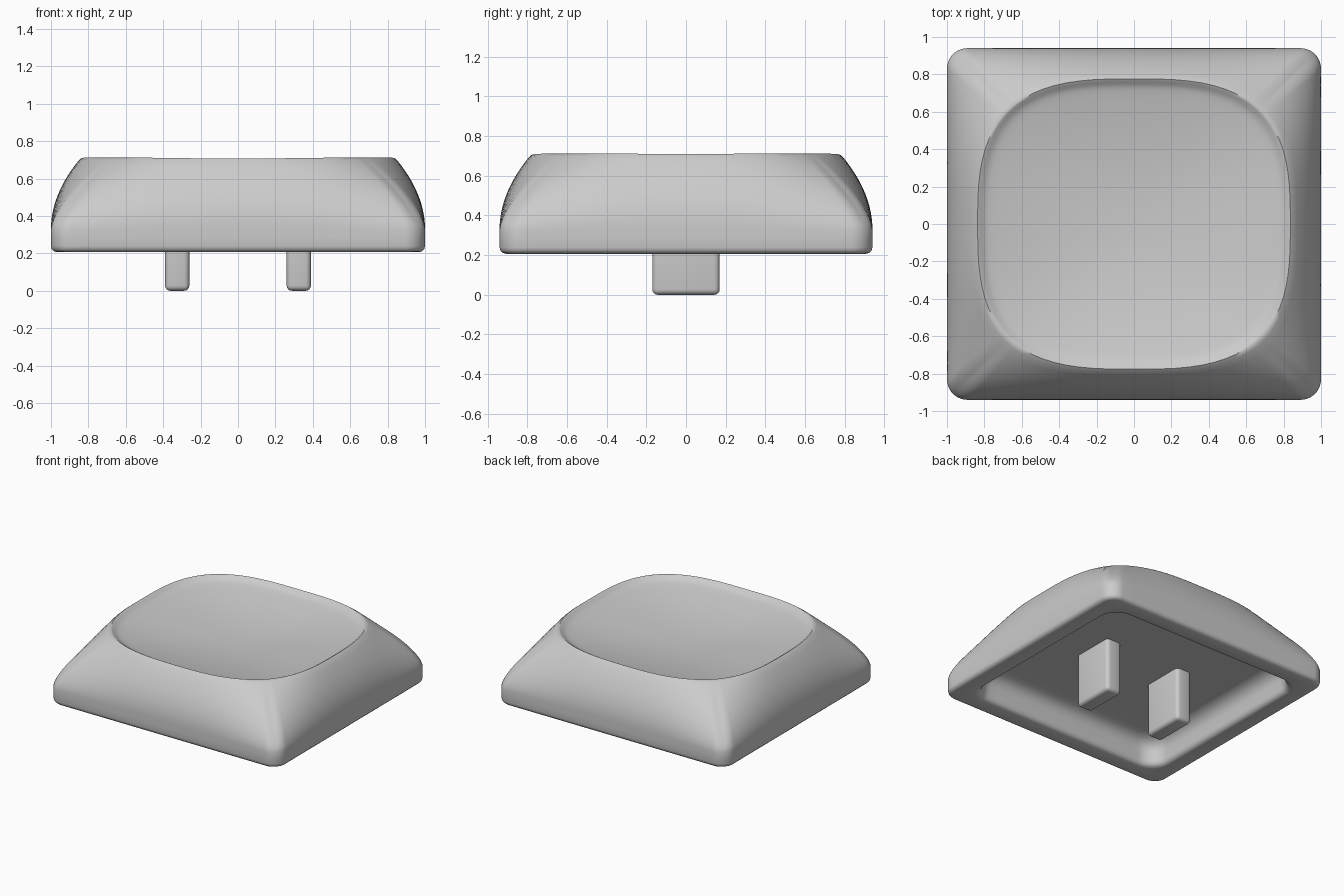
import bpy, bmesh, math

if "Cube" in bpy.data.objects:
    bpy.data.objects.remove(bpy.data.objects["Cube"], do_unlink=True)

HX, HY = 1.0, 0.94          # half size of the base
RIM_X, RIM_Y = 0.84, 0.78   # half size of the dished top
BASE_Z, WALL_Z, CEILING_Z = 0.207, 0.33, 0.415

grey = bpy.data.materials.new("light_grey_plastic")
grey.use_nodes = True
grey.diffuse_color = (0.6, 0.6, 0.6, 1)
grey.node_tree.nodes["Principled BSDF"].inputs["Base Color"].default_value = (0.6, 0.6, 0.6, 1)


def rounded_rect(inset, radius):
    """Outline of the base, moved inwards, with evenly split corners and sides."""
    hx, hy = HX - inset, HY - inset
    corners = []
    for q, (sx, sy) in enumerate([(1, 1), (-1, 1), (-1, -1), (1, -1)]):
        for i in range(11):
            a = math.pi / 2 * (q + i / 10)
            corners.append((sx * (hx - radius) + radius * math.cos(a),
                            sy * (hy - radius) + radius * math.sin(a)))
    pts = []
    for q in range(4):
        arc = corners[q * 11:q * 11 + 11]
        end, nxt = arc[-1], corners[(q * 11 + 11) % 44]
        pts += arc
        for i in range(1, 20):
            t = i / 20
            pts.append((end[0] + (nxt[0] - end[0]) * t, end[1] + (nxt[1] - end[1]) * t))
    return pts


def squircle():
    """Rim outline whose points line up with those of the base."""
    pts = []
    for x, y in rounded_rect(0, 0.11):
        u, v = x / HX, y / HY
        k = (abs(u) ** 3 + abs(v) ** 3) ** (-1 / 3)
        pts.append((u * k * RIM_X, v * k * RIM_Y))
    return pts


def rim_z(x, y):
    return 0.69 + 0.03 * (x * x + y * y)


def dish_drop(s):
    """Depth below the rim: a short steep lip, then a shallow bowl."""
    return 0.08 * (1 - s * s) + 0.02 * (1 - math.exp(-((1 - s) / 0.04) ** 2))


def flat(pts, z):
    return [(x, y, z) for x, y in pts]


def finish(obj, angle):
    obj.data.materials.append(grey)
    bpy.ops.object.select_all(action='DESELECT')
    obj.select_set(True)
    bpy.context.view_layer.objects.active = obj
    bpy.ops.object.shade_smooth_by_angle(angle=math.radians(angle))


rings = []
# hollow underside, from the ceiling out to the rounded opening
for inset, z in [(0.5, CEILING_Z), (0.28, CEILING_Z), (0.25, 0.412), (0.21, 0.395),
                 (0.18, 0.365), (0.165, 0.32), (0.16, 0.25), (0.155, 0.228),
                 (0.143, 0.213), (0.125, BASE_Z)]:
    rings.append(flat(rounded_rect(inset, 0.15), z))
# rounded bottom edge
for inset, rise in [(0.032, 0), (0.016, 0.004), (0.004, 0.016), (0, 0.032), (0, 0.08)]:
    rings.append(flat(rounded_rect(inset, 0.11 - inset), BASE_Z + rise))
# curved side walls rising to the rim, straighter towards the corners
base, rim = rounded_rect(0, 0.11), squircle()
for i in range(15):
    t = i / 14 * 0.965
    ring = []
    for (bx, by), (rx, ry) in zip(base, rim):
        u, v = abs(bx / HX), abs(by / HY)
        f = t ** (2 - 0.6 * (min(u, v) / max(u, v)) ** 2)
        ring.append((bx + (rx - bx) * f, by + (ry - by) * f,
                     WALL_Z + (rim_z(rx, ry) - WALL_Z) * t))
    rings.append(ring)
# softened rim and concave dish
for s in [0.995, 0.985, 0.97, 0.955, 0.94, 0.92, 0.89] + [0.84 - 0.09 * i for i in range(9)]:
    rings.append([(x * s, y * s, 0.69 + (rim_z(x, y) - 0.69) * s * s - dish_drop(s))
                  for x, y in rim])

bm = bmesh.new()
loops = [[bm.verts.new(p) for p in ring] for ring in rings]
for a, b in zip(loops, loops[1:]):
    for i in range(len(a)):
        j = (i + 1) % len(a)
        bm.faces.new((a[i], a[j], b[j], b[i]))
bm.faces.new(loops[0])
bm.faces.new(loops[-1])
bmesh.ops.recalc_face_normals(bm, faces=bm.faces)
mesh = bpy.data.meshes.new("cap_shell")
bm.to_mesh(mesh)
bm.free()
shell = bpy.data.objects.new("cap_shell", mesh)
bpy.context.collection.objects.link(shell)
finish(shell, 55)

# two mounting prongs
for name, side in [("left_prong", 1), ("right_prong", -1)]:
    height = CEILING_Z + 0.04
    bpy.ops.mesh.primitive_cube_add(size=1, location=(side * 0.325, 0, height / 2))
    prong = bpy.context.object
    prong.name = name
    prong.scale = (0.13, 0.34, height)
    bpy.ops.object.transform_apply(location=False, rotation=False, scale=True)
    bevel = prong.modifiers.new("rounded_edges", 'BEVEL')
    bevel.width = 0.028
    bevel.segments = 4
    bpy.ops.object.modifier_apply(modifier=bevel.name)
    finish(prong, 40)
